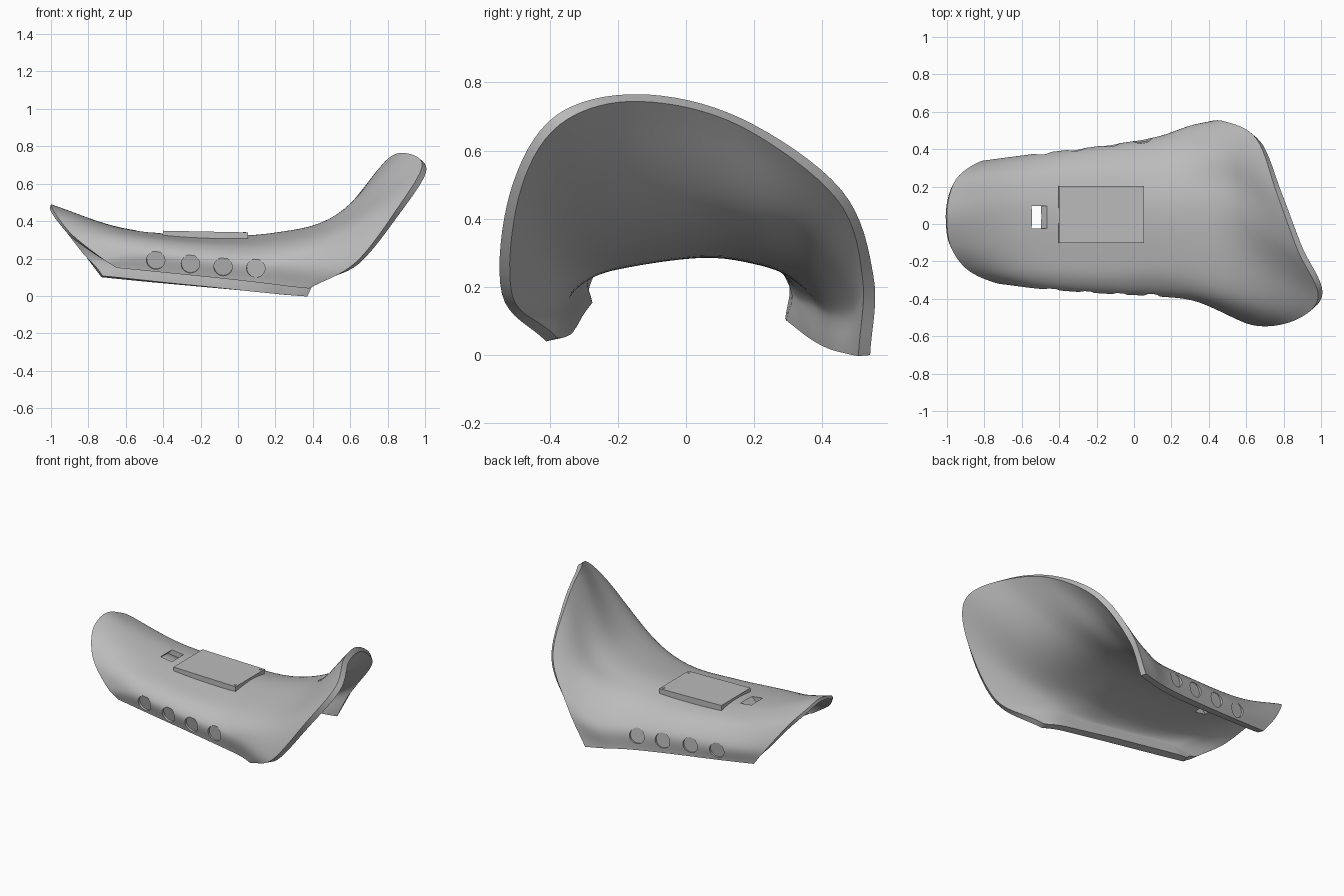
import bpy, bmesh
from mathutils import Vector, Matrix
from mathutils.bvhtree import BVHTree

cube = bpy.data.objects.get("Cube")
if cube:
    bpy.data.objects.remove(cube)

grey = bpy.data.materials.new("matte grey")
grey.use_nodes = True
grey.diffuse_color = (0.5, 0.5, 0.5, 1)
grey.node_tree.nodes["Principled BSDF"].inputs["Base Color"].default_value = grey.diffuse_color

# Rails of the shell, each running from the low end (-x) to the flared end (+x)
front_rim = [(-.65, -.32, .15), (-.45, -.335, .13), (-.15, -.355, .1), (.12, -.37, .07), (.28, -.38, .05), (.38, -.41, .04)]
front_wall = [(-.74, -.315, .21), (-.5, -.345, .23), (-.15, -.37, .2), (.15, -.385, .18), (.36, -.42, .175), (.63, -.54, .18)]
front_shoulder = [(-.89, -.245, .33), (-.58, -.27, .31), (-.18, -.29, .272), (.18, -.3, .265), (.5, -.38, .32), (.86, -.515, .48)]
front_top = [(-.98, -.12, .445), (-.6, -.14, .348), (-.2, -.15, .303), (.2, -.16, .31), (.56, -.22, .405), (.985, -.385, .7)]
ridge = [(-1, .03, .49), (-.62, .03, .364), (-.2, .04, .323), (.2, .05, .338), (.53, .03, .435), (.875, -.14, .765)]
back_top = [(-.985, .16, .455), (-.61, .16, .35), (-.2, .18, .31), (.2, .2, .325), (.52, .22, .42), (.765, .16, .695)]
back_shoulder = [(-.935, .26, .385), (-.6, .28, .302), (-.2, .31, .27), (.18, .34, .27), (.44, .39, .35), (.655, .455, .485)]
back_wall = [(-.82, .335, .22), (-.55, .368, .185), (-.18, .41, .17), (.13, .455, .15), (.33, .52, .165), (.48, .55, .23)]
back_rim = [(-.73, .335, .1), (-.48, .37, .075), (-.15, .415, .045), (.1, .46, .022), (.25, .505, .006), (.36, .54, 0)]
rails = [front_rim, front_wall, front_shoulder, front_top, ridge, back_top, back_shoulder, back_wall, back_rim]


def smooth_path(points, steps):
    """Sample a Catmull-Rom curve through the points."""
    p = [Vector(q) for q in points]
    p = [p[0] * 2 - p[1]] + p + [p[-1] * 2 - p[-2]]
    out = []
    for i in range(1, len(p) - 2):
        a, b, c, d = p[i - 1:i + 3]
        for s in range(steps):
            t = s / steps
            out.append(b + (c - a) * (t / 2) + (a * 2 - b * 5 + c * 4 - d) * (t * t / 2)
                       + (b * 3 - a - c * 3 + d) * (t ** 3 / 2))
    return out + [p[-2]]


def finish(name, bm, angle=0.6):
    mesh = bpy.data.meshes.new(name)
    bm.to_mesh(mesh)
    bm.free()
    ob = bpy.data.objects.new(name, mesh)
    bpy.context.collection.objects.link(ob)
    mesh.materials.append(grey)
    bpy.ops.object.select_all(action='DESELECT')
    ob.select_set(True)
    bpy.context.view_layer.objects.active = ob
    bpy.ops.object.shade_smooth_by_angle(angle=angle)
    return ob


# Lofted shell surface
long_rails = [smooth_path(r, 8) for r in rails]
sections = [smooth_path(s, 8) for s in zip(*long_rails)]
bm = bmesh.new()
grid = [[bm.verts.new(p) for p in s] for s in sections]
for s, t in zip(grid, grid[1:]):
    for i in range(len(s) - 1):
        bm.faces.new((s[i], t[i], t[i + 1], s[i + 1]))
bm.normal_update()
tree = BVHTree.FromBMesh(bm)
row_length = len(grid[0])
last_row = len(grid) - 1
shell = finish("shell", bm)

# Thin lip at the low end, thicker side walls fading out towards the flare
group = shell.vertex_groups.new(name="thickness")
for v in shell.data.vertices:
    row, column = divmod(v.index, row_length)
    side = abs(2 * column / (row_length - 1) - 1)
    weight = min(.72, .4 + row / 16) + .5 * side ** 2 * (1 - row / last_row)
    group.add([v.index], min(1, weight), 'REPLACE')
solid = shell.modifiers.new("wall", 'SOLIDIFY')
solid.thickness = 0.05
solid.offset = -1
solid.vertex_group = group.name

# Cutters: four shallow round recesses on each wall and a slanted slot
cut = bmesh.new()
front_holes = [(-.44, .19), (-.255, .17), (-.08, .155), (.095, .148)]
back_holes = [(-.49, .14), (-.31, .135), (-.125, .125), (.045, .12)]
for side, holes in ((-1, front_holes), (1, back_holes)):
    for x, z in holes:
        hit, normal, _, _ = tree.ray_cast(Vector((x, side, z)), Vector((0, -side, 0)))
        turn = normal.to_track_quat('Z', 'Y').to_matrix().to_4x4()
        bmesh.ops.create_cone(cut, cap_ends=True, segments=32, radius1=.049, radius2=.049, depth=.08,
                              matrix=Matrix.Translation(hit + normal * .026) @ turn)
slot = Matrix.Translation((-.52, .035, .33)) @ Matrix.Rotation(.78, 4, 'Y') @ Matrix.Diagonal((.066, .12, .3, 1))
bmesh.ops.create_cube(cut, size=1, matrix=slot)
cutter = finish("recess_cutter", cut)
cutter.hide_render = True
boolean = shell.modifiers.new("recesses", 'BOOLEAN')
boolean.object = cutter
boolean.solver = 'EXACT'
bpy.ops.object.select_all(action='DESELECT')
shell.select_set(True)
bpy.context.view_layer.objects.active = shell
for name in ("wall", "recesses"):
    bpy.ops.object.modifier_apply(modifier=name)
bpy.ops.object.shade_smooth_by_angle(angle=0.6)
bpy.data.objects.remove(cutter)

# Raised cover plate on the crown
bm = bmesh.new()
bmesh.ops.create_cube(bm, size=1, matrix=Matrix.Translation((-.175, .052, .322))
                      @ Matrix.Rotation(.02, 4, 'Y') @ Matrix.Diagonal((.455, .305, .044, 1)))
finish("cover_plate", bm)

# Small screw heads on the plate corners
for name, y in (("front_screw", -.08), ("back_screw", .185)):
    bm = bmesh.new()
    bmesh.ops.create_cone(bm, cap_ends=True, segments=16, radius1=.008, radius2=.008, depth=.006,
                          matrix=Matrix.Translation((.035, y, .34)))
    finish(name, bm)
